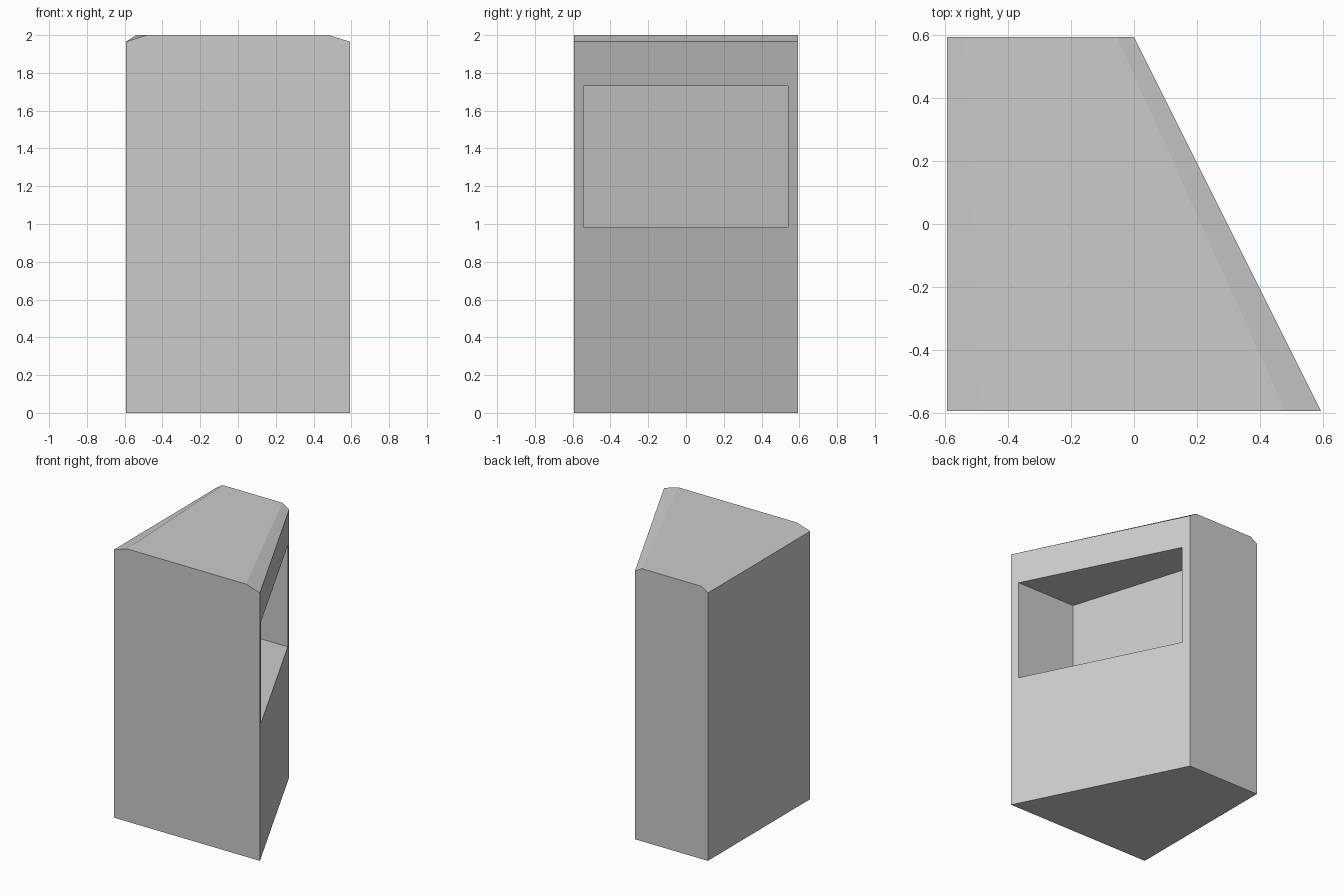
import bpy
import bmesh

cube = bpy.data.objects.get("Cube")
if cube:
    bpy.data.objects.remove(cube, do_unlink=True)

GREY = (0.6, 0.6, 0.6, 1.0)
grey = bpy.data.materials.new("plain_grey")
grey.use_nodes = True
grey.diffuse_color = GREY
grey.node_tree.nodes["Principled BSDF"].inputs["Base Color"].default_value = GREY


def loft(name, layers):
    """Closed solid through four-cornered outlines, each given as (outline, z)."""
    bm = bmesh.new()
    rings = [[bm.verts.new((x, y, z)) for x, y in outline] for outline, z in layers]
    for low, high in zip(rings, rings[1:]):
        for i in range(4):
            j = (i + 1) % 4
            bm.faces.new((low[i], low[j], high[j], high[i]))
    bm.faces.new(rings[0][::-1])
    bm.faces.new(rings[-1])
    bmesh.ops.recalc_face_normals(bm, faces=bm.faces)
    mesh = bpy.data.meshes.new(name)
    bm.to_mesh(mesh)
    bm.free()
    mesh.materials.append(grey)
    obj = bpy.data.objects.new(name, mesh)
    bpy.context.collection.objects.link(obj)
    return obj


# Cabinet body: wedge-shaped plan with chamfered top edges on both sides
H = 0.593
base = [(-H, -H), (H, -H), (0, H), (-H, H)]
crown = [(-0.485, -H), (0.48, -H), (-0.055, H), (-0.54, H)]
body = loft("cabinet_body", [(base, 0), (base, 1.965), (crown, 2)])

# Recess in the slanted side, with a slightly angled back wall
plan = [(0.085, -0.543), (0.9, -0.543), (0.9, 0.541), (-0.25, 0.541)]
cutter = loft("recess_cutter", [(plan, 0.985), (plan, 1.73)])
cutter.hide_render = True

cut = body.modifiers.new("recess", "BOOLEAN")
cut.operation = "DIFFERENCE"
cut.solver = "EXACT"
cut.object = cutter
bpy.context.view_layer.objects.active = body
bpy.ops.object.modifier_apply(modifier=cut.name)
bpy.data.objects.remove(cutter, do_unlink=True)
